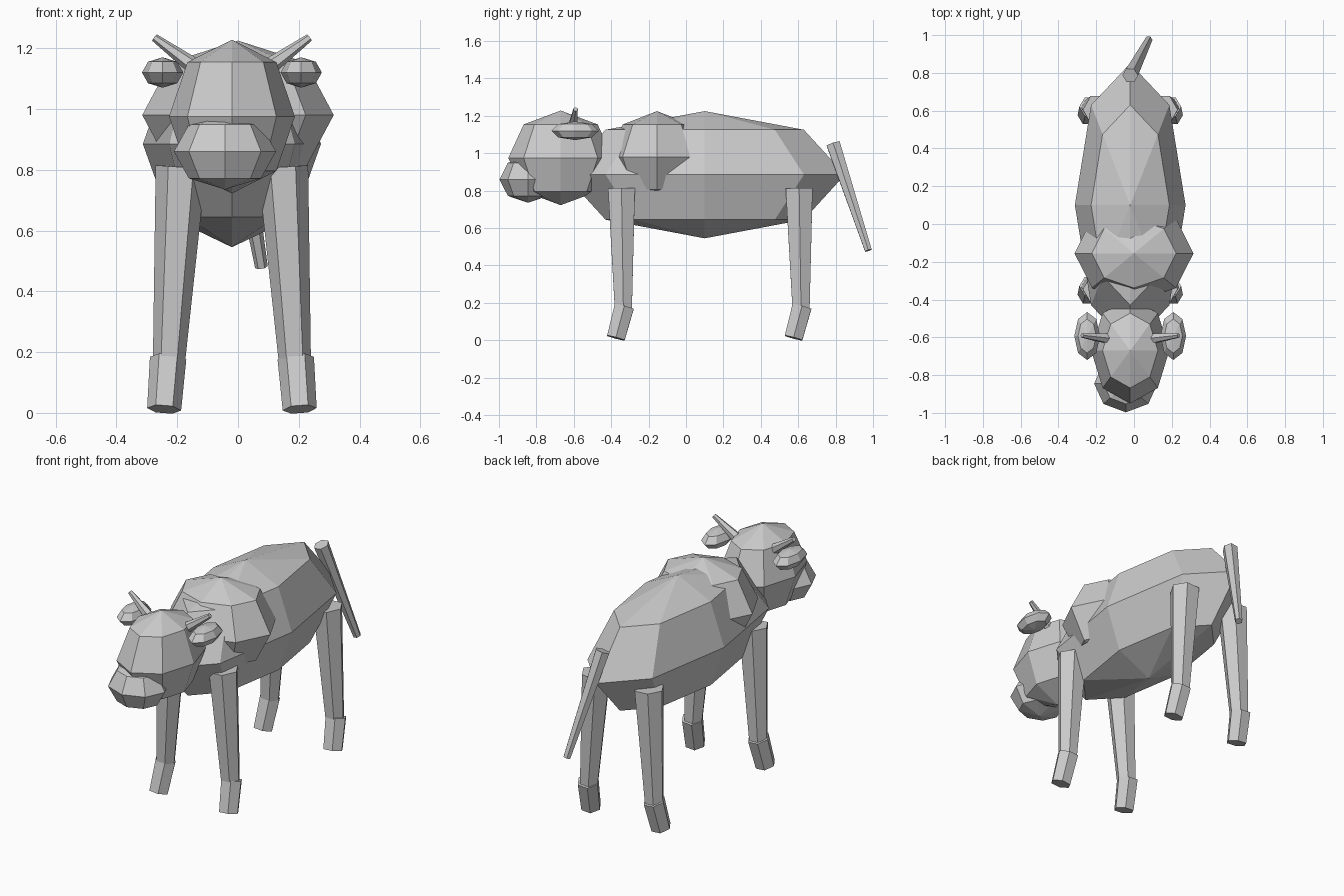
import bpy, bmesh, math
from mathutils import Matrix, Vector

if "Cube" in bpy.data.objects:
    bpy.data.objects.remove(bpy.data.objects["Cube"], do_unlink=True)

MID = -0.02  # symmetry plane of the animal

hide = bpy.data.materials.new("plain_grey")
hide.use_nodes = True
GREY = (0.6, 0.6, 0.6, 1)
hide.diffuse_color = GREY
hide.node_tree.nodes["Principled BSDF"].inputs["Base Color"].default_value = GREY


def finish(bm, name):
    mesh = bpy.data.meshes.new(name)
    bm.to_mesh(mesh)
    bm.free()
    mesh.materials.append(hide)
    obj = bpy.data.objects.new(name, mesh)
    bpy.context.collection.objects.link(obj)
    return obj


def blob(name, centre, radii):
    """Faceted ellipsoid, eight sides by four rings."""
    bm = bmesh.new()
    bmesh.ops.create_uvsphere(bm, u_segments=8, v_segments=4, radius=1,
                              matrix=Matrix.Translation(centre) @ Matrix.Diagonal((*radii, 1)))
    return finish(bm, name)


def rod(name, start, end, r_start, r_end):
    """Tapered six-sided rod between two points."""
    a, b = Vector(start), Vector(end)
    down = Vector((0, 0, 1 if b.z > a.z else -1))
    turn = down.rotation_difference(b - a).to_matrix().to_4x4()
    flip = Matrix.Identity(4) if down.z > 0 else Matrix.Rotation(math.pi, 4, 'X')
    spin = Matrix.Rotation(math.pi / 2, 4, 'Z')
    bm = bmesh.new()
    bmesh.ops.create_cone(bm, cap_ends=True, segments=6, radius1=r_start, radius2=r_end,
                          depth=(b - a).length,
                          matrix=Matrix.Translation((a + b) / 2) @ turn @ flip @ spin)
    return finish(bm, name)


# Trunk and head
blob("body", (MID, 0.1, 0.885), (0.293, 0.75, 0.34))
blob("shoulder_hump", (0, -0.155, 0.98), (0.315, 0.26, 0.245))
blob("head", (MID, -0.67, 0.975), (0.207, 0.28, 0.253))
blob("muzzle", (-0.043, -0.845, 0.86), (0.168, 0.152, 0.125))

# Tail
rod("tail", (MID, 0.787, 1.05), (0.077, 0.975, 0.48), 0.042, 0.021)

# Paired parts
for side, s in (("left", 1), ("right", -1)):
    def at(x, y, z):
        return (MID + s * x, y, z)

    blob(f"{side}_ear", at(0.228, -0.593, 1.12), (0.068, 0.127, 0.05))
    rod(f"{side}_horn", at(0.09, -0.61, 1.115), at(0.255, -0.59, 1.235), 0.032, 0.013)
    for end, y in (("front", -0.345), ("back", 0.605)):
        rod(f"{end}_{side}_leg", at(0.168, y, 0.81), at(0.207, y + 0.01, 0.17), 0.083, 0.053)
        rod(f"{end}_{side}_hoof", at(0.21, y + 0.015, 0.18), at(0.223, y - 0.03, 0.012), 0.06, 0.056)
